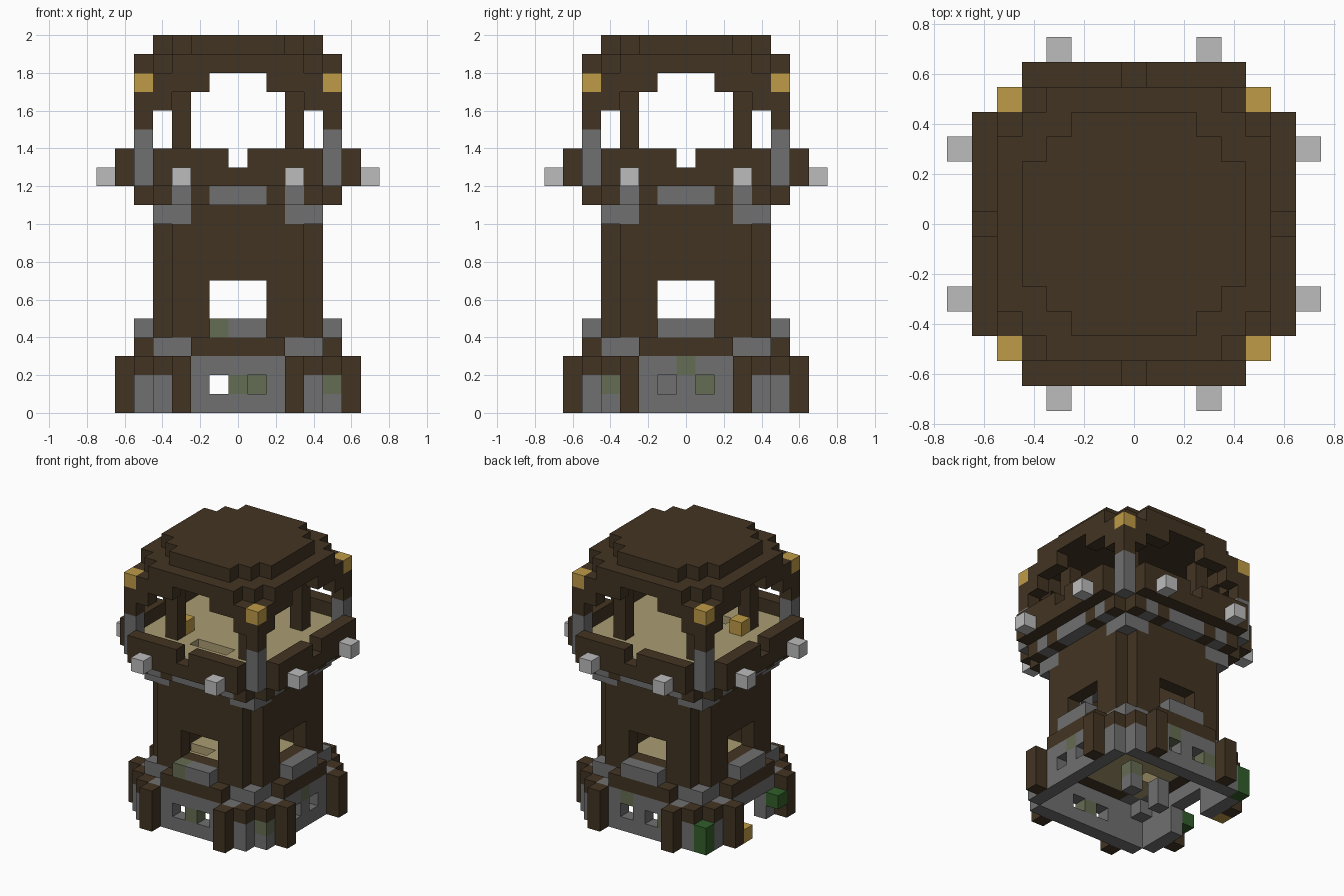
import bpy, bmesh
from mathutils import Vector

cube = bpy.data.objects.get("Cube")
if cube:
    bpy.data.objects.remove(cube, do_unlink=True)

S = 0.1  # edge of one block


def material(name, rgb):
    lin = [((c / 255 + 0.055) / 1.055) ** 2.4 for c in rgb] + [1.0]
    m = bpy.data.materials.new(name)
    m.use_nodes = True
    m.diffuse_color = lin
    m.node_tree.nodes["Principled BSDF"].inputs["Base Color"].default_value = lin
    return m


MATS = {
    "dark_wood": material("dark_wood", (66, 52, 34)),
    "stone": material("stone", (112, 112, 112)),
    "mossy_stone": material("mossy_stone", (100, 108, 82)),
    "pale_stone": material("pale_stone", (188, 188, 188)),
    "lantern_gold": material("lantern_gold", (190, 155, 70)),
    "plank_tan": material("plank_tan", (170, 156, 113)),
    "leaf_green": material("leaf_green", (50, 94, 42)),
}
WOOD, STONE, MOSS, PALE, GOLD, TAN, LEAF = MATS
blocks = {}  # (x, y, layer) -> (part, material)


def put(part, mat, cells, layers):
    for x, y in cells:
        for z in layers:
            blocks[x, y, z] = (part, mat)


def sym(*cells):
    """Repeat cells on all four sides and mirrored."""
    out = set()
    for x, y in cells:
        for a, b in ((x, y), (y, x)):
            out |= {(a, b), (-a, b), (a, -b), (-a, -b)}
    return out


def side(r, lo, hi):
    return sym(*[(i, r) for i in range(lo, hi + 1)])


def slab(r, corner):
    """Square slab whose corners are stepped off."""
    n = range(-r, r + 1)
    return {(x, y) for x in n for y in n if abs(x) + abs(y) <= corner}


# Stone base with timber cap at the corners
put("base_wall", STONE, side(5, 0, 4), range(3))
put("base_wall", WOOD, sym((4, 5)), [2])
put("base_wall", STONE, sym((4, 4)), [2])
put("base_post", WOOD, sym((3, 6)), range(3))
for c in sym((1, 5)):
    blocks.pop((*c, 1))

# Doorway on the -x side
for y in (-1, 0, 1):
    for z in (0, 1):
        blocks.pop((-5, y, z), None)

# Ledge above the base
put("ledge", WOOD, side(5, 0, 2), [3])
put("ledge", WOOD, side(4, 0, 2), [3])
put("ledge", STONE, sym((3, 4), (4, 4)), [3])

# Lower floor
put("lower_floor", TAN, slab(3, 6), [3])
for x in (-3, -2):
    blocks.pop((x, -1, 3))

# Tower body with a window on each side
put("tower_wall", WOOD, side(4, 0, 3), range(4, 11))
put("tower_wall", STONE, sym((3, 4), (4, 4)), [10])
for c in side(4, 0, 1):
    for z in (5, 6):
        blocks.pop((*c, z))
put("window_sill", STONE, side(5, 0, 1), [4])

# Flared support under the balcony
put("balcony_support", WOOD, side(5, 0, 4) | side(4, 0, 4), [11])
put("balcony_support", STONE, side(5, 0, 1) | sym((3, 5)), [11])

# Balcony floor, parapet and end blocks
put("balcony_floor", TAN, slab(5, 9), [12])
put("parapet", WOOD, side(6, 0, 4), [12, 13])
for c in sym((0, 6)):
    blocks.pop((*c, 13))
put("parapet_stud", PALE, sym((3, 7)), [12])
for x in (-1, 0, 1):
    blocks.pop((x, -3, 12))

# Corner posts with lantern tops, and inner posts
put("corner_post", STONE, sym((5, 5)), [12, 13, 14])
put("corner_post", WOOD, sym((5, 5)), [15, 16])
put("corner_lantern", GOLD, sym((5, 5)), [17])
put("inner_post", WOOD, sym((3, 3)), range(13, 18))

# Arches and stepped roof
put("arch", WOOD, sym((4, 5)), [16])
put("arch", WOOD, side(5, 2, 4), [17])
put("roof", WOOD, slab(5, 8), [18])
put("roof", WOOD, slab(4, 6), [19])

# Inner stairs
STEPS = [(2, -2), (3, -2), (3, -3), (2, -3), (1, -3), (0, -3), (-1, -3)]
for z, c in zip((4, 5, 7, 8, 9, 10, 11), STEPS):
    put("stairs", STONE, [c], [z])
put("stairs", STONE, [(-3, -1)], [1, 2])
put("stairs", STONE, [(1, 1)], [0])
put("stairs", MOSS, [(1, 1)], [1])

# Mossy blocks keep their part but change colour
for key in ((0, -5, 1), (5, -4, 1), (-1, -5, 4), (5, 0, 2), (1, 5, 2), (-2, 5, 1)):
    blocks[key] = (blocks[key][0], MOSS)

# Bushes and small lanterns
put("corner_bush", LEAF, [(-5, 5)], [0, 1])
put("wall_bush", LEAF, [(-6, -2)], [1])
put("door_lantern", GOLD, [(-6, 2)], [0])
put("balcony_lantern", GOLD, [(-3, -2)], [13])


def build(part):
    """Make one mesh from the exposed block faces of a part."""
    bm = bmesh.new()
    used = []
    for (x, y, z), (name, mat) in blocks.items():
        if name != part:
            continue
        if mat not in used:
            used.append(mat)
        centre = Vector((x, y, z + 0.5))
        for axis in range(3):
            for sign in (-1, 1):
                n = Vector((0, 0, 0))
                n[axis] = sign
                if (x + int(n.x), y + int(n.y), z + int(n.z)) in blocks:
                    continue
                u = Vector((0, 0, 0))
                u[(axis + 1) % 3] = 0.5
                v = n.cross(u)
                mid = centre + n / 2
                quad = (mid - u - v, mid + u - v, mid + u + v, mid - u + v)
                face = bm.faces.new([bm.verts.new(p * S) for p in quad])
                face.material_index = used.index(mat)
    bmesh.ops.remove_doubles(bm, verts=bm.verts, dist=S / 100)
    mesh = bpy.data.meshes.new(part)
    bm.to_mesh(mesh)
    bm.free()
    for mat in used:
        mesh.materials.append(MATS[mat])
    bpy.context.collection.objects.link(bpy.data.objects.new(part, mesh))


for part in sorted({p for p, _ in blocks.values()}):
    build(part)
